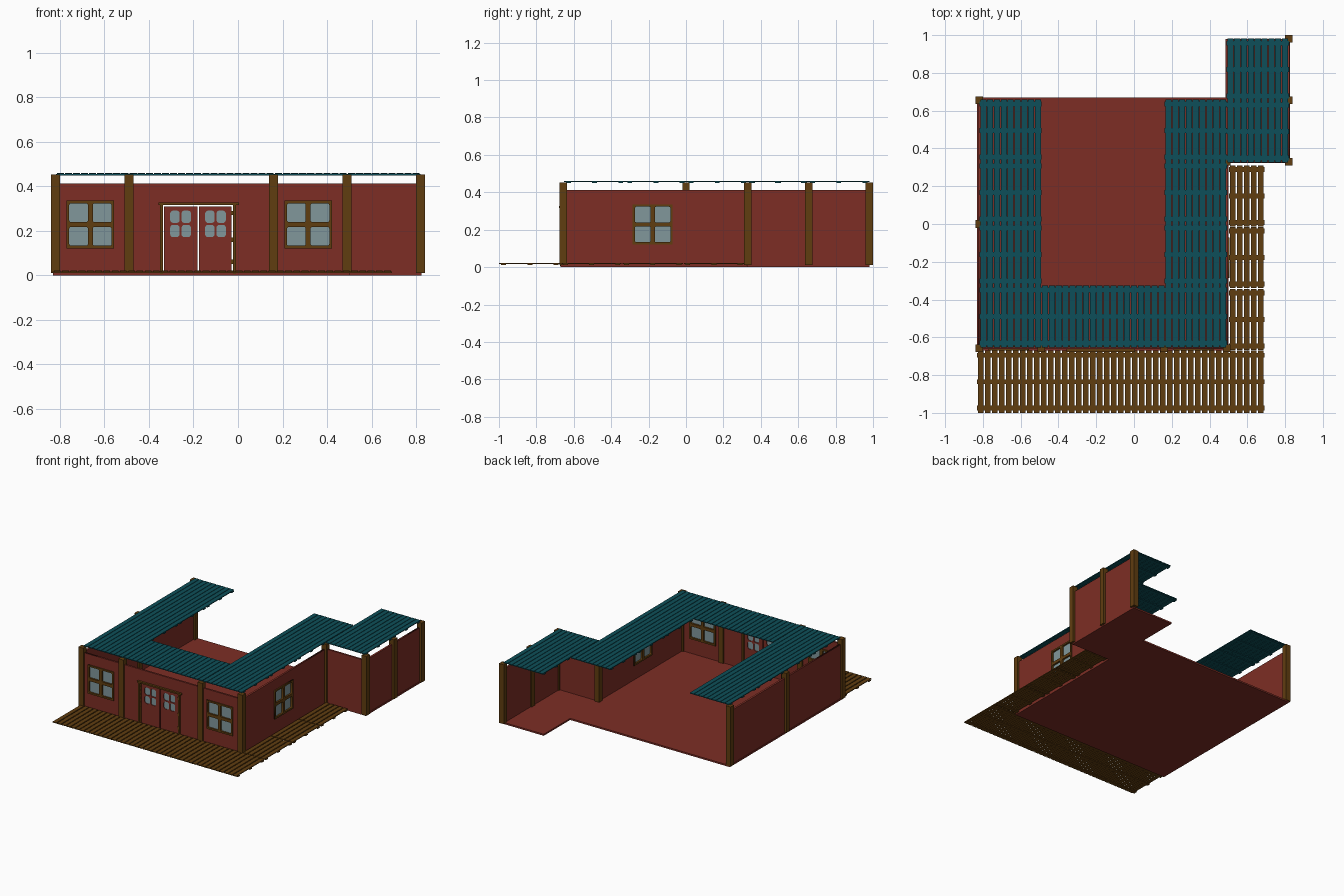
import bpy, bmesh, math
from mathutils import Matrix

if "Cube" in bpy.data.objects:
    bpy.data.objects.remove(bpy.data.objects["Cube"])


def mat(name, rgb):
    m = bpy.data.materials.new(name)
    m.diffuse_color = (*rgb, 1)
    m.use_nodes = True
    m.node_tree.nodes["Principled BSDF"].inputs["Base Color"].default_value = m.diffuse_color
    return m


RED = mat("red_wall", (0.205, 0.027, 0.018))
TEAL = mat("teal_roof", (0.004, 0.078, 0.100))
BROWN = mat("brown_wood", (0.118, 0.047, 0.005))
GLASS = mat("grey_blue_glass", (0.22, 0.31, 0.33))


def boxes(name, spans, m):
    """One object from boxes given as (x0, x1, y0, y1, z0, z1)."""
    bm = bmesh.new()
    for x0, x1, y0, y1, z0, z1 in spans:
        t = Matrix.Translation(((x0 + x1) / 2, (y0 + y1) / 2, (z0 + z1) / 2))
        s = Matrix.Diagonal((x1 - x0, y1 - y0, z1 - z0, 1))
        bmesh.ops.create_cube(bm, size=1, matrix=t @ s)
    me = bpy.data.meshes.new(name)
    bm.to_mesh(me)
    bm.free()
    me.materials.append(m)
    o = bpy.data.objects.new(name, me)
    bpy.context.collection.objects.link(o)
    return o


def rounded(u0, u1, v0, v1, r):
    """Outline of a rectangle with rounded corners."""
    if r == 0:
        return [(u0, v0), (u1, v0), (u1, v1), (u0, v1)]
    pts = []
    corners = [(u1 - r, v1 - r), (u0 + r, v1 - r), (u0 + r, v0 + r), (u1 - r, v0 + r)]
    for i, (cu, cv) in enumerate(corners):
        for k in range(4):
            a = math.radians(90 * i + 30 * k)
            pts.append((cu + r * math.cos(a), cv + r * math.sin(a)))
    return pts


def panel(name, outline, holes, thick, m, side, offset):
    """Upright plate with holes; side 'x' spans x at y=offset, 'y' spans y at x=offset."""
    cu = bpy.data.curves.new(name, 'CURVE')
    cu.dimensions = '2D'
    cu.fill_mode = 'BOTH'
    cu.extrude = thick / 2
    for pts in [outline] + holes:
        sp = cu.splines.new('POLY')
        sp.points.add(len(pts) - 1)
        for p, (u, v) in zip(sp.points, pts):
            p.co = (u, v, 0, 1)
        sp.use_cyclic_u = True
    tmp = bpy.data.objects.new(name + "_curve", cu)
    bpy.context.collection.objects.link(tmp)
    dg = bpy.context.evaluated_depsgraph_get()
    me = bpy.data.meshes.new_from_object(tmp.evaluated_get(dg))
    bpy.data.objects.remove(tmp)
    me.materials.clear()
    me.materials.append(m)
    rot = Matrix.Rotation(math.pi / 2, 4, 'X')
    if side == 'x':
        mx = Matrix.Translation((0, offset, 0)) @ rot
    else:
        mx = Matrix.Translation((offset, 0, 0)) @ Matrix.Rotation(math.pi / 2, 4, 'Z') @ rot
    me.transform(mx)
    o = bpy.data.objects.new(name, me)
    bpy.context.collection.objects.link(o)
    return o


def four_panes(u, v, hw, hh, bar, r):
    """Four rounded openings around centre (u, v)."""
    return [rounded(*sorted((u + a * bar, u + a * hw)), *sorted((v + b * bar, v + b * hh)), r)
            for a in (-1, 1) for b in (-1, 1)]


def window(name, side, offset, u, v):
    panel(name + "_frame", rounded(u - .107, u + .107, v - .107, v + .107, 0),
          four_panes(u, v, .095, .095, .011, .008), .03, BROWN, side, offset)
    panel(name + "_glass", rounded(u - .1, u + .1, v - .1, v + .1, 0), [], .004, GLASS, side, offset)


def slats(name, cx, cy, w, length, n, z, gap, m):
    """Boards along y resting on three cross battens."""
    x0, y0, p = cx - w / 2, cy - length / 2, w / n
    s = [(x0 + i * p + gap / 2, x0 + (i + 1) * p - gap / 2, y0, y0 + length, z, z + .006)
         for i in range(n)]
    s += [(x0 - .002, x0 + w + .002, cy + d - .013, cy + d + .013, z - .005, z + .001)
          for d in (-.14, 0, .14)]
    boxes(name, s, m)


# floor
boxes("main_floor", [(-.83, .5, -.67, .67, 0, .012)], RED)
boxes("annex_floor", [(.485, .825, .325, .98, 0, .0119)], RED)

# walls with openings
T, H, FY, RX = .014, .412, -.655, .49
WZ = .228


def opening(u):
    return rounded(u - .1, u + .1, WZ - .1, WZ + .1, 0)


front = [(-.82, .008), (-.337, .008), (-.337, .316), (-.02, .316), (-.02, .008),
         (.49, .008), (.49, H), (-.82, H)]
panel("front_wall", front, [opening(-.663), opening(.315)], T, RED, 'x', FY)
panel("right_wall", rounded(-.655, .33, .008, H, 0), [opening(-.178)], T, RED, 'y', RX)
panel("left_wall", rounded(-.655, .655, .008, H, 0), [], T, RED, 'y', -.82)
panel("annex_front_wall", rounded(.49, .82, .008, H, 0), [], T, RED, 'x', .33)
panel("annex_right_wall", rounded(.33, .97, .008, H, 0), [], T, RED, 'y', .815)

# windows
window("front_left_window", 'x', FY, -.663, WZ)
window("front_right_window", 'x', FY, .315, WZ)
window("side_window", 'y', RX, -.178, WZ)

# double door
for nm, u0, u1, uc in (("left", -.332, -.183, -.258), ("right", -.176, -.030, -.101)):
    panel(nm + "_door", rounded(u0, u1, .014, .310, 0),
          four_panes(uc, .231, .047, .06, .004, .014), .014, RED, 'x', FY)
    panel(nm + "_door_glass", rounded(uc - .05, uc + .05, .168, .294, 0), [],
          .004, GLASS, 'x', FY)
boxes("door_frame", [(-.35, -.337, -.675, -.638, .005, .316),
                     (-.022, -.009, -.675, -.638, .005, .316),
                     (-.358, .004, -.678, -.636, .316, .327)], BROWN)
boxes("door_hinges", [(-.031, -.02, -.668, -.66, z, z + .02) for z in (.05, .15, .27)], BROWN)

# posts
spots = [(-.82, -.657), (-.49, -.657), (.16, -.657), (.49, -.657), (-.82, 0), (-.82, .655),
         (.49, .33), (.82, .33), (.82, .655), (.82, .98)]
for i, (x, y) in enumerate(spots):
    boxes(f"post_{i + 1}", [(x - .02, x + .02, y - .02, y + .02, .01, .452)], BROWN)

# deck around the front and right side
slats("front_deck", -.07, -.835, 1.52, .33, 41, .016, .007, BROWN)
for i, y in enumerate((-.505, -.178, .149)):
    slats(f"side_deck_{i + 1}", .597, y, .185, .322, 5, .016, .007, BROWN)

# roof tiles
tiles = [(x, y) for x in (-.653, .327) for y in (.495, .167, -.161, -.489)]
tiles += [(-.326, -.489), (.0, -.489), (.655, .817), (.655, .489)]
for i, (x, y) in enumerate(tiles):
    slats(f"roof_tile_{i + 1}", x, y, .325, .328, 9, .454, .004, TEAL)
